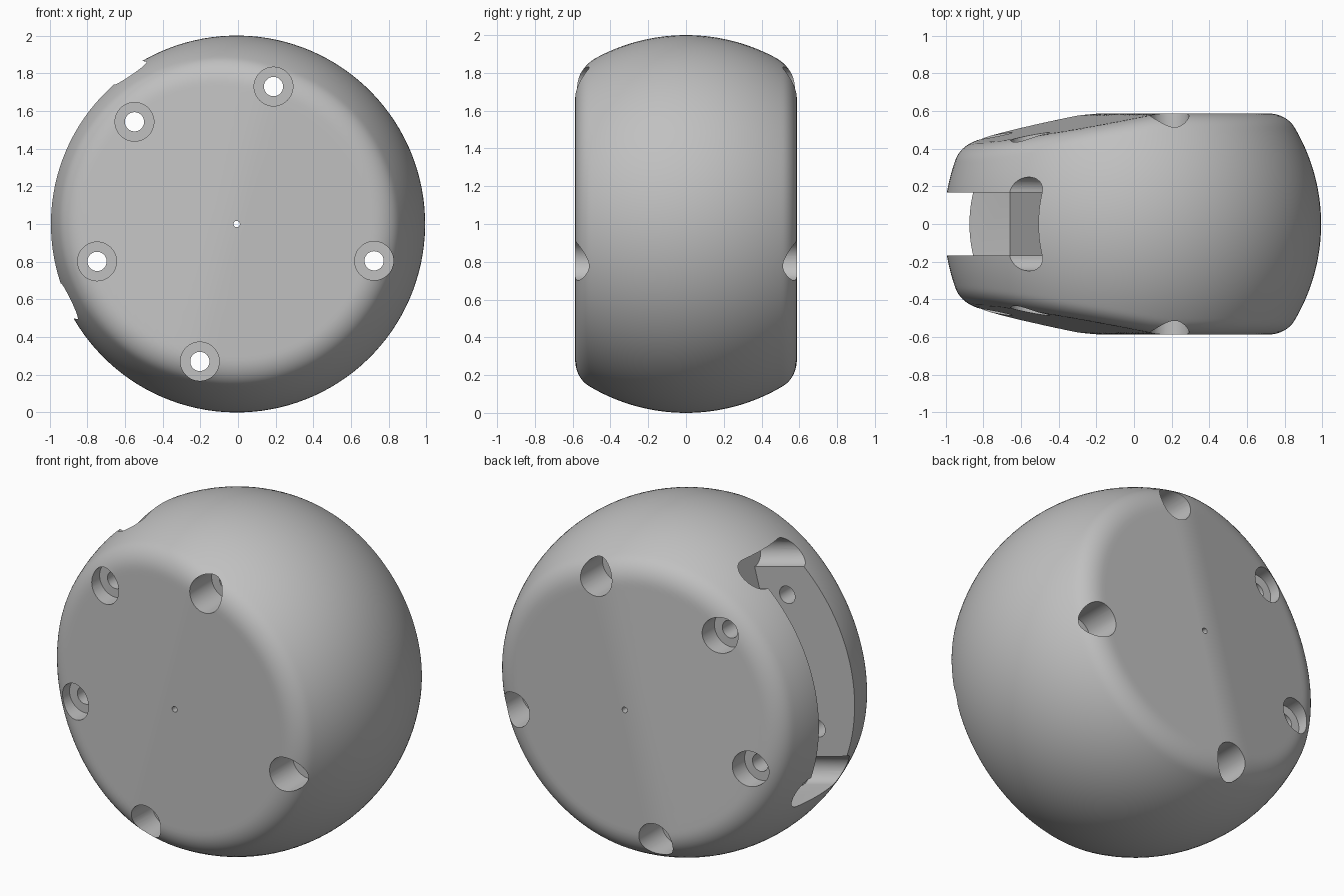
import bpy, bmesh
from math import sin, cos, pi, radians, sqrt
from mathutils import Matrix, Vector

if "Cube" in bpy.data.objects:
    bpy.data.objects.remove(bpy.data.objects["Cube"], do_unlink=True)

HALF = 0.587       # half thickness between the side faces
FILLET = 0.15      # rim rounding
TAPER = 0.197      # slope of the tapered half
BEND, BLEND = -0.05, 0.08

grey = bpy.data.materials.new("grey")
grey.use_nodes = True
colour = (0.53, 0.53, 0.53, 1)
grey.diffuse_color = colour
grey.node_tree.nodes["Principled BSDF"].inputs["Base Color"].default_value = colour


def make_object(name, bm):
    bmesh.ops.recalc_face_normals(bm, faces=bm.faces)
    mesh = bpy.data.meshes.new(name)
    bm.to_mesh(mesh)
    bm.free()
    mesh.materials.append(grey)
    obj = bpy.data.objects.new(name, mesh)
    bpy.context.collection.objects.link(obj)
    return obj


def loft(name, rings):
    """Closed solid through rings with equal point counts."""
    bm = bmesh.new()
    loops = [[bm.verts.new(p) for p in ring] for ring in rings]
    n = len(loops[0])
    for a, b in zip(loops, loops[1:]):
        for i in range(n):
            j = (i + 1) % n
            bm.faces.new((a[i], a[j], b[j], b[i]))
    bm.faces.new(loops[0])
    bm.faces.new(loops[-1])
    return make_object(name, bm)


def side_face(x):
    """Height and slope of the side face, flat then gently tapered."""
    t = x - BEND
    if t > BLEND:
        return HALF, 0
    if t < -BLEND:
        return HALF + TAPER * t, TAPER
    return HALF - TAPER * (t - BLEND) ** 2 / (4 * BLEND), TAPER * (BLEND - t) / (2 * BLEND)


def outside(p):
    """Signed distance to a ball trimmed by the side faces with a rounded rim."""
    h, slope = side_face(p.x)
    u = p.length - 1 + FILLET
    v = (abs(p.y) - h) / sqrt(1 + slope * slope) + FILLET
    c = (HALF - FILLET) / (1 - FILLET)
    if u > v * c and v > u * c:
        return sqrt((u * u + v * v - 2 * u * v * c) / (1 - c * c)) - FILLET
    return max(u, v) - FILLET


# Ball body, pulled in to the trimmed shape
bm = bmesh.new()
bmesh.ops.create_uvsphere(bm, u_segments=128, v_segments=180, radius=1,
                          matrix=Matrix.Rotation(pi / 2, 4, 'X'))
for v in bm.verts:
    d = v.co.normalized()
    lo, hi = 0.2, 1.001
    for _ in range(24):
        mid = (lo + hi) / 2
        if outside(d * mid) > 0:
            hi = mid
        else:
            lo = mid
    v.co = d * lo
body = make_object("ball_body", bm)


def bore(name, x, z, steps, n=48):
    """Stepped round cutter along y."""
    return loft(name, [[(x + r * cos(2 * pi * i / n), y, z + r * sin(2 * pi * i / n))
                        for i in range(n)] for r, y in steps])


# Counterbored bolt holes and the centre pin hole
cutters = []
steps = [(0.103, -0.8), (0.103, -0.37), (0.051, -0.37),
         (0.051, 0.37), (0.103, 0.37), (0.103, 0.8)]
for angle, radius in ((0, 0.755), (90, 0.755), (150, 0.767), (210, 0.767), (270, 0.755)):
    a = radians(angle)
    cutters.append(bore("bolt_cutter", radius * cos(a), radius * sin(a), steps))
cutters.append(bore("pin_cutter", 0, 0, [(0.017, -0.8), (0.017, 0.8)], 16))

# Slot with rounded relief pockets at both ends
R, END, WIDE, FLOOR = 0.081, 0.707, 0.168, -0.485
arc = [(WIDE + R * cos(t), END - R + R * sin(t))
       for t in (pi * (i / 16 - 0.5) for i in range(17))]
outline = (arc + [(-y, z) for y, z in reversed(arc)]
           + [(-y, -z) for y, z in arc] + [(y, -z) for y, z in reversed(arc)])
cutters.append(loft("slot_cutter", [[(x, y, z) for y, z in outline] for x in (-1.3, FLOOR)]))

# Cut everything and discard the helpers
for c in cutters:
    c.hide_render = True
    m = body.modifiers.new("cut", 'BOOLEAN')
    m.operation, m.solver, m.object = 'DIFFERENCE', 'EXACT', c
bpy.context.view_layer.update()
cut_mesh = bpy.data.meshes.new_from_object(body.evaluated_get(bpy.context.evaluated_depsgraph_get()))
body.modifiers.clear()
body.data = cut_mesh
for c in cutters:
    bpy.data.objects.remove(c, do_unlink=True)

# Tilt into place and stand on the floor
body.data.transform(Matrix.Translation(Vector((-0.007, 0, 1))) @ Matrix.Rotation(radians(15), 4, 'Y'))
body.data.materials.clear()
body.data.materials.append(grey)

for o in bpy.context.selected_objects:
    o.select_set(False)
body.select_set(True)
bpy.context.view_layer.objects.active = body
bpy.ops.object.shade_smooth_by_angle(angle=radians(30))
